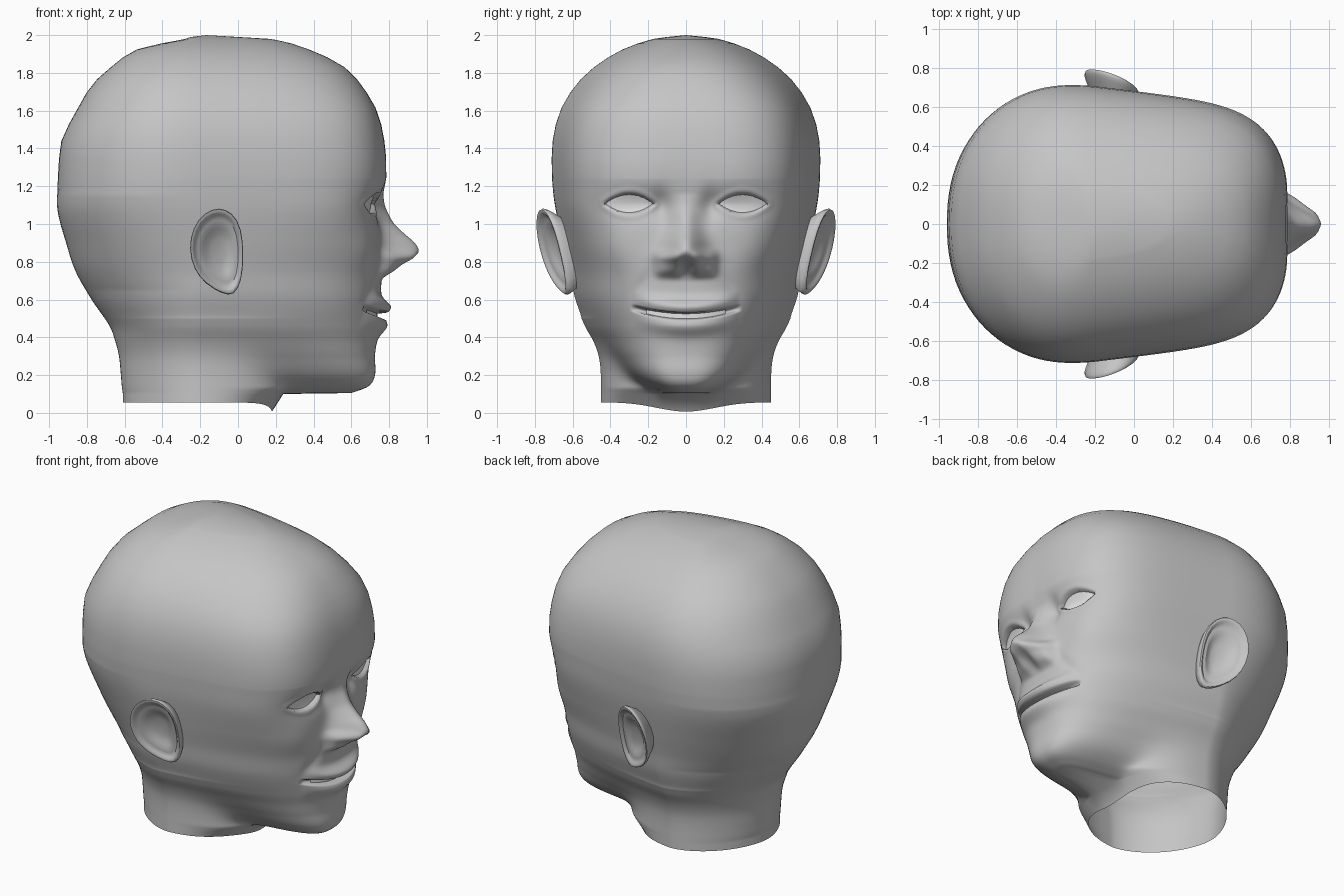
import bpy
import bmesh
from math import sin, cos, pi, exp, radians

default_cube = bpy.data.objects.get("Cube")
if default_cube:
    bpy.data.objects.remove(default_cube, do_unlink=True)

AXIS = -0.2          # x of the vertical axis that every head ring surrounds
NECK_WIDTH = 0.45

# Head levels: height, front x, back x, half width, squareness of the front
LEVELS = [
    (.105, .60, -.61, .14, 2.9), (.14, .69, -.615, .22, 2.9),
    (.2, .725, -.62, .31, 2.8), (.3, .725, -.63, .40, 2.6),
    (.38, .735, -.65, .465, 2.4), (.46, .75, -.68, .525, 2.3),
    (.6, .755, -.775, .585, 2.4), (.75, .76, -.86, .615, 2.5),
    (.9, .755, -.91, .65, 2.8), (1.07, .755, -.955, .685, 3.1),
    (1.2, .775, -.955, .70, 3.1), (1.3, .785, -.95, .705, 3.1),
    (1.44, .775, -.935, .70, 3), (1.6, .735, -.855, .66, 2.9),
    (1.74, .65, -.77, .575, 2.6), (1.84, .55, -.66, .47, 2.4),
    (1.93, .36, -.52, .32, 2.2), (1.98, .17, -.28, .17, 2),
    (1.99, .0, -.25, .1, 2),
]
# Nose: height, projection on the centre line, half width
NOSE = [
    (.7, 0, .08), (.73, .015, .09), (.76, .05, .095), (.79, .1, .1),
    (.82, .165, .105), (.855, .2, .1), (.9, .18, .09), (.95, .125, .08),
    (1.0, .075, .07), (1.05, .045, .065), (1.1, .02, .06), (1.16, 0, .06),
]


def material(name, value):
    mat = bpy.data.materials.new(name)
    mat.use_nodes = True
    colour = (value, value, value, 1)
    mat.diffuse_color = colour
    mat.node_tree.nodes["Principled BSDF"].inputs["Base Color"].default_value = colour
    return mat


def interpolate(table, z):
    """Smooth curve through the rows of a table, by height."""
    z = min(max(z, table[0][0]), table[-1][0])
    i = 0
    while i < len(table) - 2 and table[i + 1][0] < z:
        i += 1
    a, b = table[i], table[i + 1]
    before, after = table[max(i - 1, 0)], table[min(i + 2, len(table) - 1)]
    step = b[0] - a[0]
    t = (z - a[0]) / step
    result = []
    for k in range(1, len(a)):
        slope_a = (b[k] - before[k]) / (b[0] - before[0]) * step
        slope_b = (after[k] - a[k]) / (after[0] - a[0]) * step
        rise = b[k] - a[k]
        result.append(a[k] + t * slope_a
                      + t * t * (3 * rise - 2 * slope_a - slope_b)
                      + t ** 3 * (slope_a + slope_b - 2 * rise))
    return result


def ramp(value, start, end):
    return min(1, max(0, (value - start) / (end - start)))


def bump(y, z, cy, cz, sy, sz):
    return exp(-((y - cy) / sy) ** 2 - ((z - cz) / sz) ** 2)


def blend_max(a, b):
    return (a ** 10 + b ** 10) ** .1


def oval_radius(c, s, length, width, n):
    return ((abs(c) / length) ** n + (abs(s) / width) ** n) ** (-1 / n)


def mouth_line(y):
    return .512 + .035 * (y / .25) ** 2


def eye_height(y):
    return .048 * (1 - ((abs(y) - .3) / .128) ** 2)


def relief(y, z, openings=True):
    """Forward offset of the facial features at a point on the face."""
    y = abs(y)
    # Nose and its wings
    height, width = interpolate(NOSE, z)
    d = height * exp(-(y / width) ** 2)
    d += .05 * exp(-abs((y - .095) / .065) ** 4 - abs((z - .79) / .065) ** 4)
    # Eye sockets, brow, cheeks and smile folds
    d -= .025 * bump(y, z, .27, 1.1, .15, .08)
    d -= .03 * bump(y, z, .13, 1.1, .05, .08)
    d += .01 * bump(y, z, .25, 1.24, .2, .08)
    d += .015 * bump(y, z, .38, .85, .12, .12)
    d -= .01 * bump(y, z, .17 + .6 * (.78 - z), .68, .04, .08)
    # Lips
    taper = max(0, 1 - (y / .28) ** 2)
    up = z - mouth_line(y)
    d += .055 * taper * exp(-((up - .048) / .042) ** 2)
    d += .04 * taper * exp(-((up + .05) / .05) ** 2)
    if openings:
        d -= .085 * taper ** .5 * exp(-(up / .015) ** 4)
        away = abs(z - 1.108)
        h = eye_height(y)
        if h > -.02:
            d += .005 * exp(-((away - h - .022) / .016) ** 2)
        d -= .05 * ramp(h - away, -.006, .008)
    return d


def head_point(angle, z):
    c, s = cos(angle), sin(angle)
    front, back, width, n = interpolate(LEVELS, z)
    neck = NECK_WIDTH * ramp(-z, -.75, -.5)
    if c < 0:
        # The nape is rounder than the skull above it
        skull = ramp(z, .65, 1.15)
        length = AXIS - back
        r = oval_radius(c, s, length, blend_max(width, neck), 1.75 + .6 * skull)
        bulge = 1 + .03 * skull * sin(pi * min(1, -r * c / length))
        return (AXIS + r * c, r * s * bulge, z)
    r = oval_radius(c, s, front - AXIS, width, n) if z > .104 else 0
    if neck:
        throat = .12 + 1.2 * min(z, .13)
        r = blend_max(r, oval_radius(c, s, throat - AXIS, neck, 2.5))
    # Flatten the temples between the ears and the brow
    forward = min(1, r * c / (front - AXIS))
    y = r * s * (1 - .055 * sin(pi * forward))
    offset = relief(y, z) if .3 < z < 1.5 else 0
    return (AXIS + r * c + offset * min(1, c * 3), y, z)


def face_x(y, z):
    front, back, width, n = interpolate(LEVELS, z)
    depth = (1 - (abs(y) / width) ** n) ** (1 / n)
    return AXIS + (front - AXIS) * depth + relief(y, z, False)


def loft(name, rings, mat, tip=None, closed=True, faces_front=False, mirror=False, levels=0):
    bm = bmesh.new()
    rows = [[bm.verts.new(p) for p in ring] for ring in rings]
    count = len(rows[0])
    spans = [(i, (i + 1) % count) for i in range(count if closed else count - 1)]
    for low, high in zip(rows, rows[1:]):
        for i, j in spans:
            bm.faces.new((low[i], low[j], high[j], high[i]))
    if tip:
        end = bm.verts.new(tip)
        for i, j in spans:
            bm.faces.new((rows[-1][i], rows[-1][j], end))
    bmesh.ops.recalc_face_normals(bm, faces=bm.faces)
    bm.normal_update()
    if faces_front and sum(f.normal.x for f in bm.faces) < 0:
        bmesh.ops.reverse_faces(bm, faces=bm.faces)
    mesh = bpy.data.meshes.new(name)
    bm.to_mesh(mesh)
    bm.free()
    mesh.materials.append(mat)
    obj = bpy.data.objects.new(name, mesh)
    bpy.context.collection.objects.link(obj)
    bpy.ops.object.select_all(action='DESELECT')
    obj.select_set(True)
    bpy.context.view_layer.objects.active = obj
    bpy.ops.object.shade_smooth_by_angle(angle=radians(70))
    if levels:
        obj.modifiers.new("Smooth", 'SUBSURF').levels = levels
        obj.modifiers["Smooth"].render_levels = levels
    if mirror:
        flip = obj.modifiers.new("Mirror", 'MIRROR')
        flip.use_axis = (False, True, False)


skin = material("Grey skin", .56)
white = material("White", .85)

# Head and open neck: rings are denser across the face and densest at the mouth
HALF = 100
angles = [pi * (.4 * u + .6 * u ** 3) for u in (i / HALF for i in range(-HALF, HALF))]
heights = [.1] + [.105 + .01 * i for i in range(35)]
heights += [.455 + .005 * i for i in range(30)]
heights += [.605 + .01 * i for i in range(65)]
heights += [1.25 + .73 * sin(pi / 2 * k / 12) for k in range(1, 13)] + [1.99]
neck_rim = []
for a in angles:
    x, y, z = head_point(a, .05)
    neck_rim.append((x, y, .055 - .048 * max(0, cos(a)) ** 6))
rings = [neck_rim] + [[head_point(a, z) for a in angles] for z in heights]
loft("head", rings, skin, tip=(-.17, 0, 2))

# Eyes: almond plates set just inside the lids
eye_rings = []
for scale in (1.1, .8, .5, .2):
    ring = []
    for k in range(24):
        a = 2 * pi * k / 24
        y = .3 + .125 * scale * cos(a)
        z = 1.108 + .052 * scale * sin(a) * abs(sin(a)) ** .5
        ring.append((face_x(y, z) - .024, y, z))
    eye_rings.append(ring)
loft("eyes", eye_rings, white, tip=(face_x(.3, 1.108) - .024, .3, 1.108),
     faces_front=True, mirror=True)

# Teeth: a curved strip inside the mouth slot
widths = [.21 * k / 12 for k in range(-12, 13)]
teeth_rows = [[(face_x(y, mouth_line(y)) - .045, y, mouth_line(y) + dz) for y in widths]
              for dz in (-.018, 0, .018)]
loft("teeth", teeth_rows, white, closed=False, faces_front=True)

# Ears: a cupped shell with an inner fold, flaring away from the head
EAR = [(.02, .98), (-.03, 1.06), (-.1, 1.09), (-.18, 1.06), (-.24, .98), (-.26, .87),
       (-.235, .76), (-.17, .68), (-.08, .63), (-.02, .62), (.02, .7), (.03, .83)]
SHELL = [(.62, -.14), (.92, -.045), (1.02, -.012), (1.0, .012), (.9, .008),
         (.8, -.018), (.66, -.01), (.42, -.045)]


def ear_point(x, z, scale, lift):
    x, z = -.1 + (x + .1) * scale, .86 + (z - .86) * scale
    return (x, .69 + .23 * (z - 1) + .38 * (.03 - x) + lift, z)


ear_rings = [[ear_point(x, z, s, lift) for x, z in EAR] for s, lift in SHELL]
loft("ears", ear_rings, skin, tip=ear_point(-.1, .86, 1, -.05), mirror=True, levels=1)
